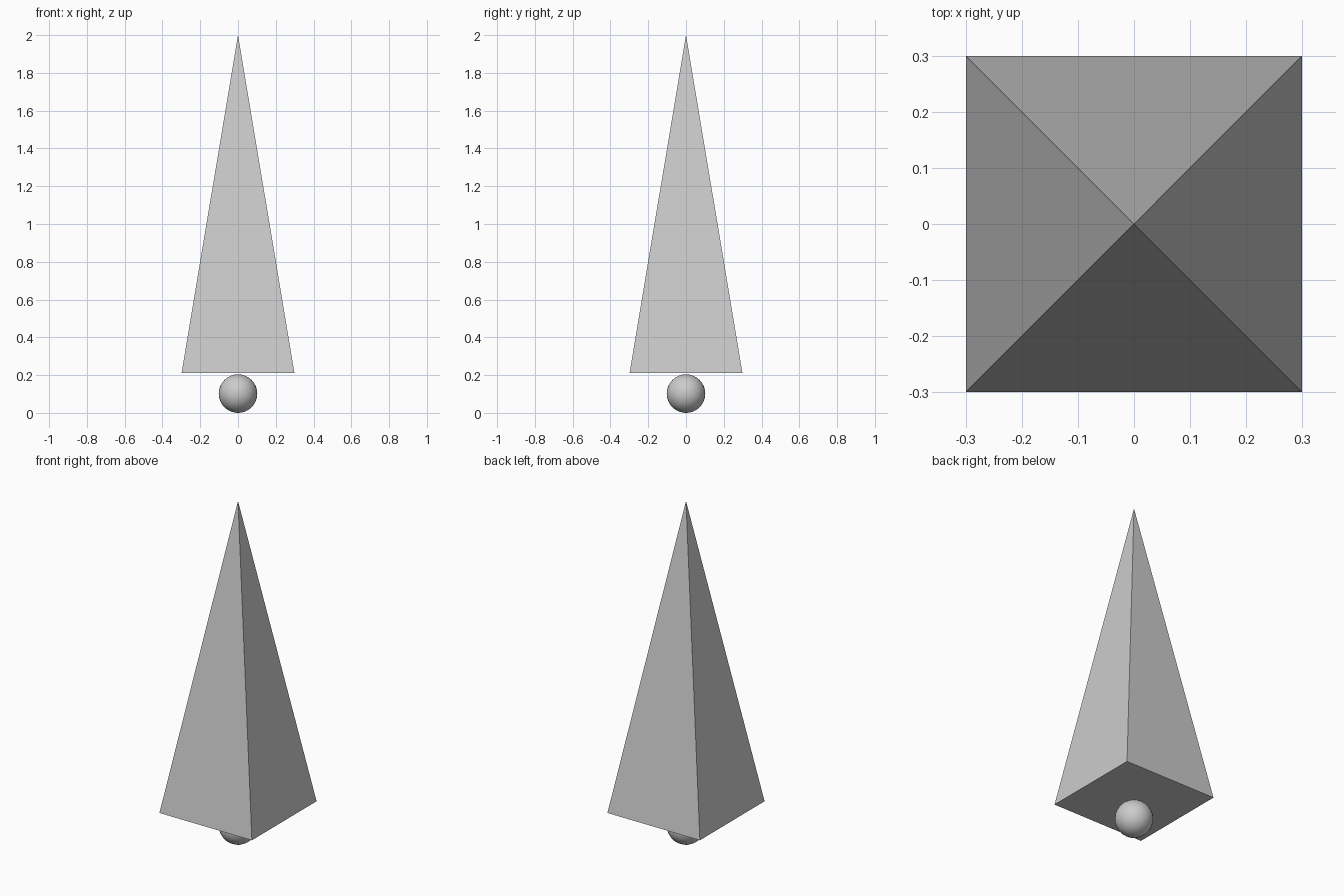
import bpy
import math

if "Cube" in bpy.data.objects:
    bpy.data.objects.remove(bpy.data.objects["Cube"])

APEX_Z, BASE_Z, HALF = 2.0, 0.21, 0.299
BALL_R = 0.102

# Tall four-sided spike, flat faces, sides aligned with x and y
height = APEX_Z - BASE_Z
bpy.ops.mesh.primitive_cone_add(
    vertices=4, radius1=HALF * math.sqrt(2), radius2=0, depth=height,
    location=(0, 0, BASE_Z + height / 2), rotation=(0, 0, math.radians(45)))
spike = bpy.context.object
spike.name = "pyramid_spike"
bpy.ops.object.transform_apply(location=False, rotation=True, scale=False)

# Smooth ball just below the base
bpy.ops.mesh.primitive_uv_sphere_add(
    segments=32, ring_count=16, radius=BALL_R, location=(0, 0, BALL_R))
ball = bpy.context.object
ball.name = "base_ball"
bpy.ops.object.shade_smooth()
